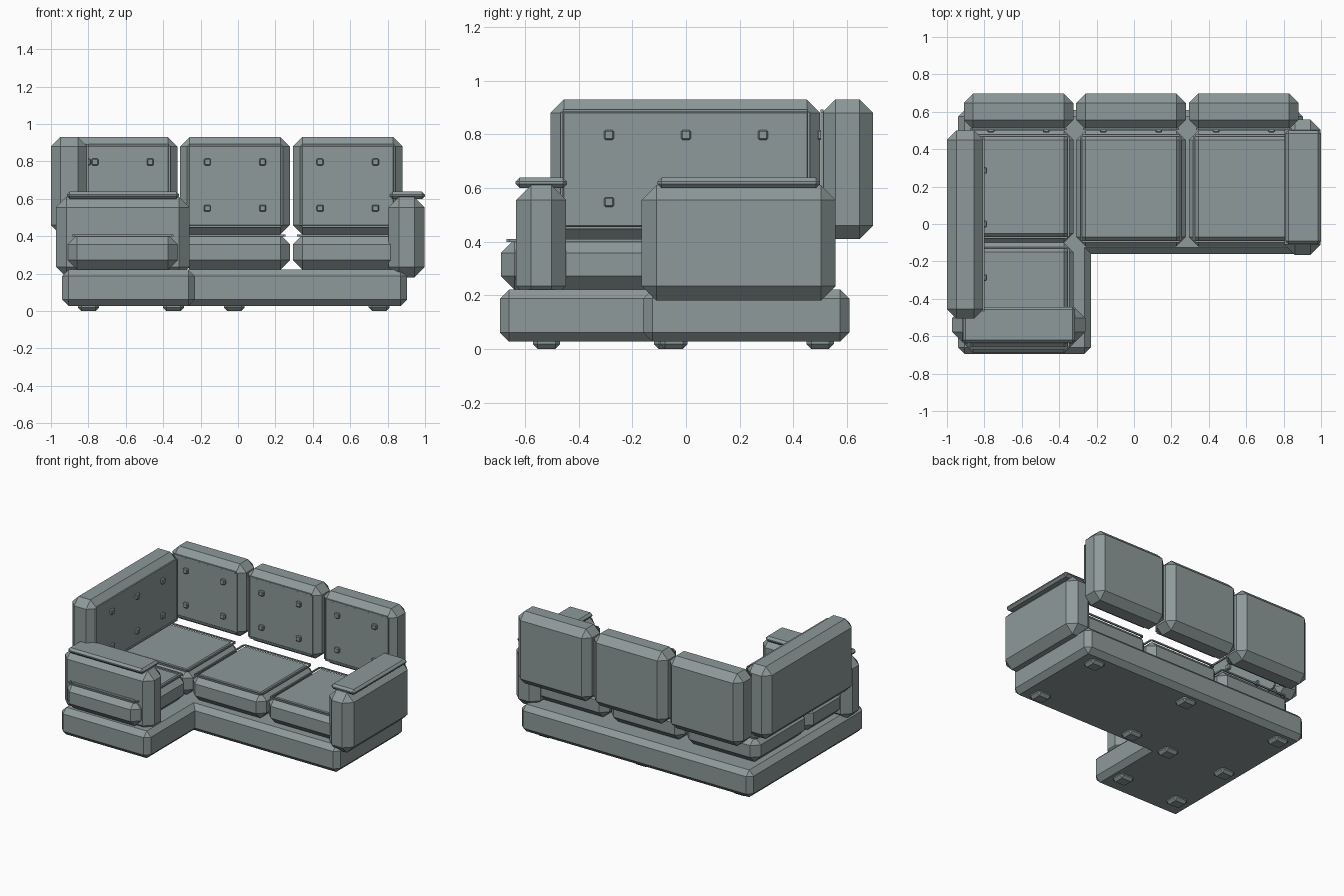
import bpy, bmesh
from mathutils import Vector

if "Cube" in bpy.data.objects:
    bpy.data.objects.remove(bpy.data.objects["Cube"])

fabric = bpy.data.materials.new("slate_fabric")
fabric.diffuse_color = (0.27, 0.32, 0.32, 1)
fabric.use_nodes = True
fabric.node_tree.nodes["Principled BSDF"].inputs["Base Color"].default_value = fabric.diffuse_color


def finish(name, bm):
    mesh = bpy.data.meshes.new(name)
    bmesh.ops.recalc_face_normals(bm, faces=bm.faces)
    bm.to_mesh(mesh)
    bm.free()
    mesh.materials.append(fabric)
    obj = bpy.data.objects.new(name, mesh)
    bpy.context.collection.objects.link(obj)
    return obj


def add_cube(bm, lo, hi):
    verts = bmesh.ops.create_cube(bm, size=1)['verts']
    lo, hi = Vector(lo), Vector(hi)
    for v in verts:
        v.co = (lo + hi) / 2 + v.co * (hi - lo)


def block(name, lo, hi, width):
    """Box with every edge chamfered."""
    bm = bmesh.new()
    add_cube(bm, lo, hi)
    bmesh.ops.bevel(bm, geom=bm.edges[:], offset=width, segments=1,
                    affect='EDGES', clamp_overlap=True)
    return finish(name, bm)


def piping(name, axis, level, lo, hi, t=0.005):
    """Rectangle of four thin bars in the plane across the given axis."""
    u, v = [i for i in range(3) if i != axis]
    bm = bmesh.new()
    for along, across in ((u, v), (v, u)):
        for side in (lo, hi):
            a, b = [0] * 3, [0] * 3
            a[axis], b[axis] = level - t, level + t
            a[along], b[along] = lo[along] + t, hi[along] - t
            a[across], b[across] = side[across] - t, side[across] + t
            add_cube(bm, a, b)
    return finish(name, bm)


def button(name, centre, r=0.018):
    c, d = Vector(centre), Vector((r, r, r))
    block(name, c - d, c + d, 0.005)


def inset(lo, hi, d):
    return [a + d for a in lo], [b - d for b in hi]


# L-shaped base from two overlapping plinths
block("main_base", (-0.94, -0.16, 0.027), (0.904, 0.609, 0.222), 0.035)
block("chaise_base", (-0.94, -0.694, 0.027), (-0.23, 0.609, 0.222), 0.035)

# Feet
feet = [(x, y) for x in (-0.80, -0.02, 0.755) for y in (-0.045, 0.50)]
feet += [(-0.345, -0.068), (-0.345, -0.52), (-0.80, -0.52)]
for x, y in feet:
    block("foot", (x - 0.056, y - 0.051, 0.0), (x + 0.056, y + 0.051, 0.045), 0.018)

# Seat cushions with piping
columns = (-0.617, -0.016, 0.587)
half = 0.293
seats = [(columns[0], -0.10, 0.50), (columns[1], -0.12, 0.50),
         (columns[2], -0.12, 0.50), (columns[0], -0.69, -0.10)]
for x, y0, y1 in seats:
    lo, hi = (x - half, y0, 0.222), (x + half, y1, 0.407)
    block("seat_cushion", lo, hi, 0.05)
    piping("seat_piping", 2, 0.404, *inset(lo, hi, 0.027))

# Back cushions with piping and buttons
for x in columns:
    lo, hi = (x - half, 0.507, 0.41), (x + half, 0.697, 0.93)
    block("back_cushion", lo, hi, 0.05)
    piping("back_piping", 1, 0.507, *inset(lo, hi, 0.042))
    for dx in (-0.148, 0.148):
        for z in (0.55, 0.797):
            button("back_button", (x + dx, 0.507, z))

# Long side cushion with piping and buttons
lo, hi = (-1.0, -0.505, 0.41), (-0.805, 0.50, 0.93)
block("side_cushion", lo, hi, 0.05)
piping("side_piping", 0, -0.805, *inset(lo, hi, 0.042))
for y in (-0.287, 0, 0.287):
    for z in (0.547, 0.797):
        button("side_button", (-0.805, y, z))

# Arms and their pads
block("right_arm", (0.805, -0.165, 0.18), (0.998, 0.558, 0.61), 0.055)
block("right_arm_pad", (0.81, -0.107, 0.60), (1.0, 0.50, 0.638), 0.015)
block("front_arm", (-0.972, -0.633, 0.18), (-0.26, -0.447, 0.61), 0.055)
block("front_arm_pad", (-0.915, -0.635, 0.60), (-0.315, -0.443, 0.638), 0.015)
